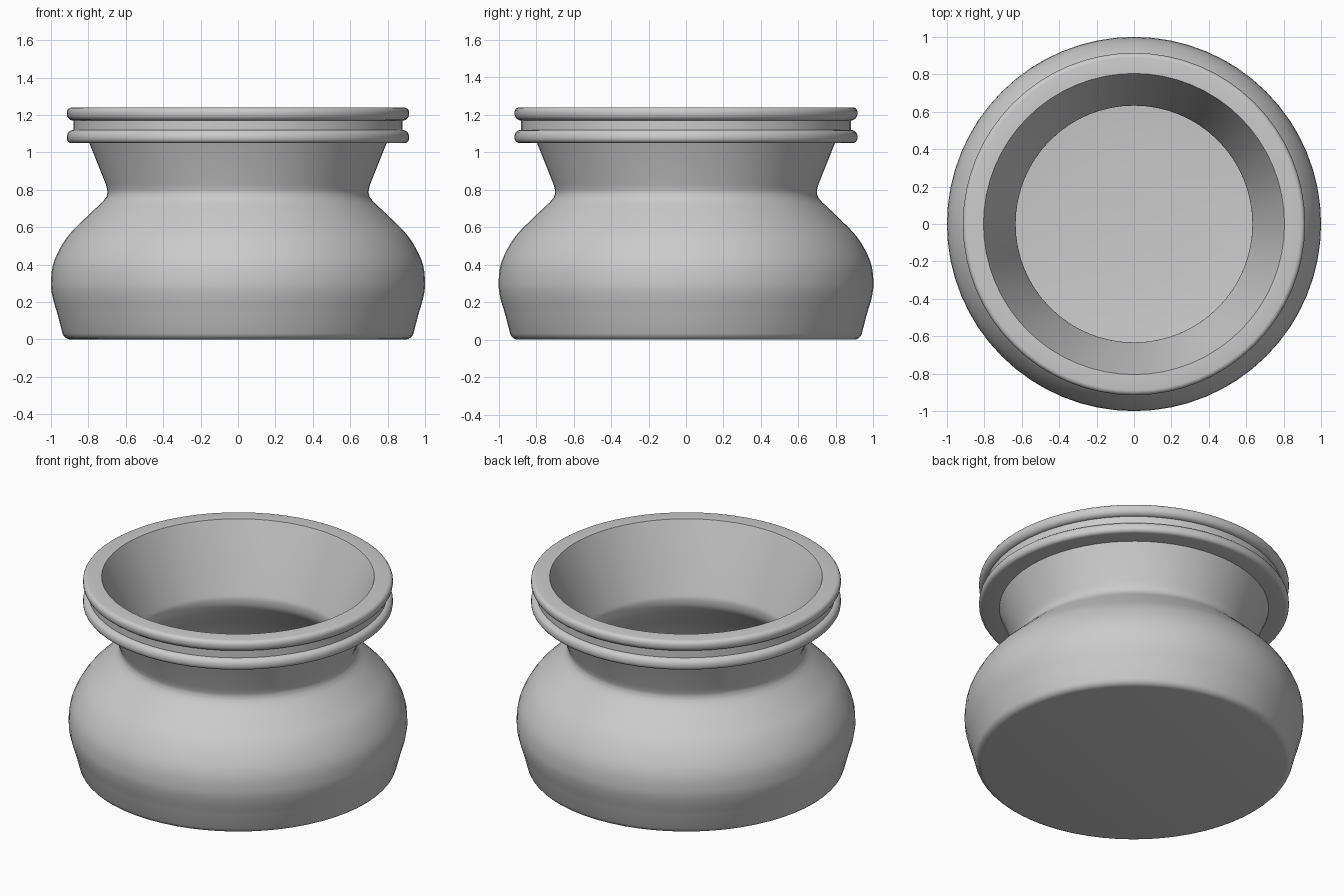
import bpy, bmesh, math
from mathutils import Vector

if "Cube" in bpy.data.objects:
    bpy.data.objects.remove(bpy.data.objects["Cube"])

SEGMENTS = 64


def smooth_curve(pts, steps=4):
    """Catmull-Rom curve through (radius, height) points."""
    p = [Vector(q) for q in pts]
    p = [2 * p[0] - p[1]] + p + [2 * p[-1] - p[-2]]
    out = []
    for a, b, c, d in zip(p, p[1:], p[2:], p[3:]):
        for i in range(steps):
            t = i / steps
            out.append(0.5 * (2 * b + (c - a) * t + (2 * a - 5 * b + 4 * c - d) * t * t
                              + (3 * b - a - 3 * c + d) * t ** 3))
    return [(v.x, v.y) for v in out] + [pts[-1]]


def arc(cx, cz, r, start, end, steps=4):
    """Rounded corner of a profile, angles in degrees."""
    angles = [math.radians(start + (end - start) * i / steps) for i in range(steps + 1)]
    return [(cx + r * math.cos(a), cz + r * math.sin(a)) for a in angles]


def lathe(name, profile):
    """Revolve a profile that starts and ends on the z axis."""
    bm = bmesh.new()
    rings = []
    for r, z in profile:
        if r < 1e-5:
            rings.append([bm.verts.new((0, 0, z))] * SEGMENTS)
        else:
            rings.append([bm.verts.new((r * math.cos(2 * math.pi * i / SEGMENTS),
                                        r * math.sin(2 * math.pi * i / SEGMENTS), z))
                          for i in range(SEGMENTS)])
    for lo, hi in zip(rings, rings[1:]):
        for i in range(SEGMENTS):
            j = (i + 1) % SEGMENTS
            bm.faces.new(list(dict.fromkeys((lo[i], lo[j], hi[j], hi[i]))))
    bmesh.ops.recalc_face_normals(bm, faces=bm.faces)
    mesh = bpy.data.meshes.new(name)
    bm.to_mesh(mesh)
    bm.free()
    obj = bpy.data.objects.new(name, mesh)
    bpy.context.collection.objects.link(obj)
    bpy.context.view_layer.objects.active = obj
    obj.select_set(True)
    bpy.ops.object.shade_smooth_by_angle(angle=math.radians(35))
    return obj


# Flat base with rounded foot
foot = [(0, 0)] + arc(0.895, 0.045, 0.045, -90, -15)
# Bulging belly, pinched neck and flared collar
belly = smooth_curve([(0.965, 0.135), (0.992, 0.23), (1.0, 0.31), (0.983, 0.42), (0.915, 0.545),
                      (0.82, 0.645), (0.725, 0.735)])
neck = smooth_curve([(0.705, 0.76), (0.698, 0.79), (0.707, 0.83)], 3)
# Two rounded rings with a groove between them
lower_ring = [(0.795, 1.05)] + arc(0.89, 1.075, 0.025, -90, 0) + arc(0.88, 1.085, 0.035, 0, 80)
upper_ring = [(0.88, 1.12), (0.88, 1.17)] + arc(0.88, 1.205, 0.035, -80, 0) \
    + arc(0.89, 1.215, 0.025, 0, 90)
# Hollow inside, opening out again below the neck to a dished floor
inside = [(0.805, 1.24)] + smooth_curve([(0.645, 0.84), (0.633, 0.79), (0.655, 0.72), (0.76, 0.61),
                                         (0.86, 0.51), (0.92, 0.39), (0.93, 0.29), (0.89, 0.17),
                                         (0.77, 0.115), (0.45, 0.085), (0, 0.075)])

lathe("pot", foot + belly + neck + lower_ring + upper_ring + inside)
